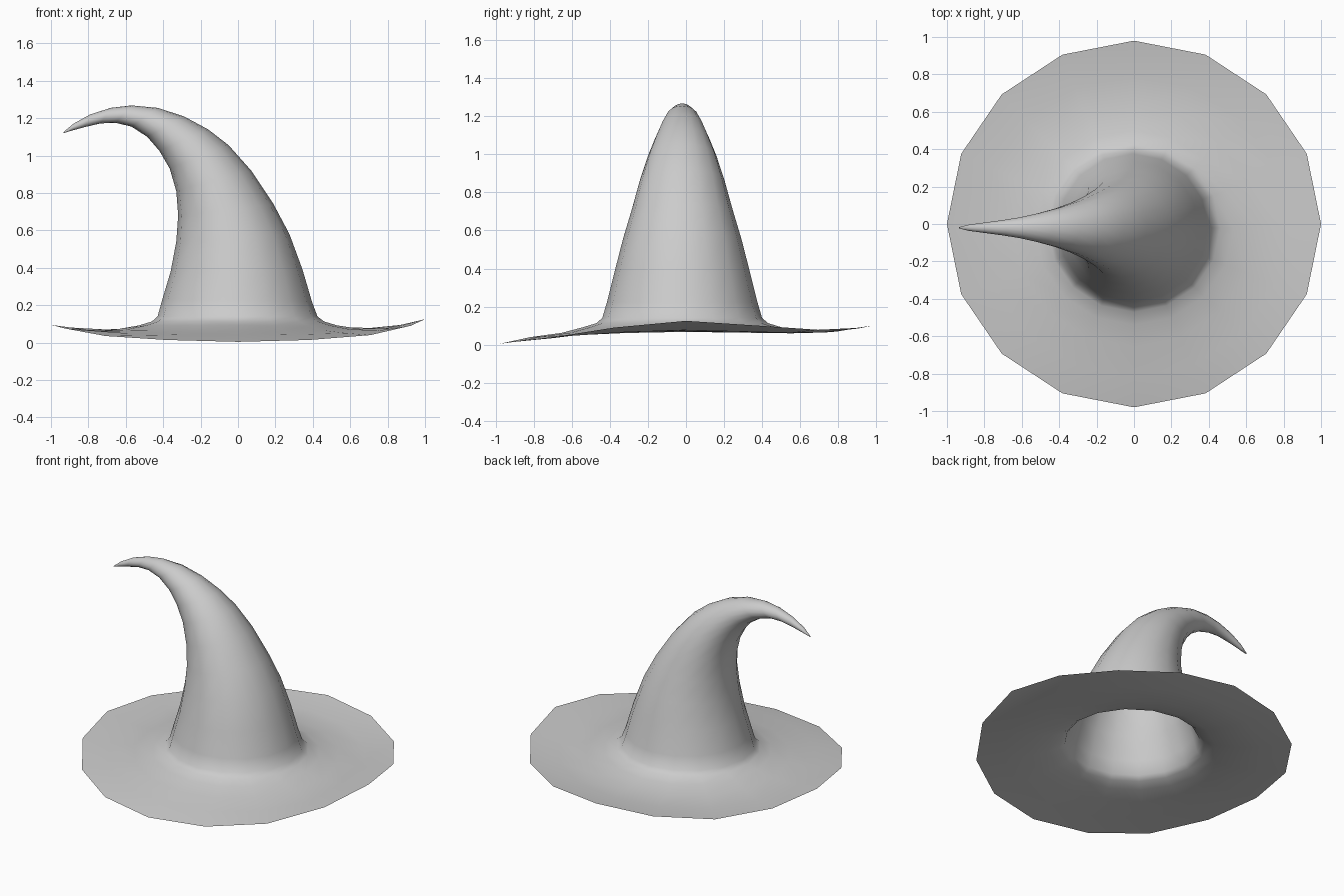
import bpy, bmesh, math
from mathutils import Vector

if "Cube" in bpy.data.objects:
    bpy.data.objects.remove(bpy.data.objects["Cube"])

SIDES = 16

grey = bpy.data.materials.new("plain grey felt")
grey.use_nodes = True
COLOUR = (0.6, 0.6, 0.6, 1)
grey.diffuse_color = COLOUR
grey.node_tree.nodes["Principled BSDF"].inputs["Base Color"].default_value = COLOUR

# Wavy brim edge: height at each corner, counter-clockwise from the left side
rim = [.125, .10, .078, .088, .10, .085, .07, .082,
       .095, .075, .035, .014, .004, .014, .04, .09]

# Brim rings: radius, base height, share of the rim wave
brim = [(1, 0, 1), (.82, .055, .3), (.65, .068, .1), (.53, .092, 0), (.46, .113, 0)]

# Crown rings: outer bend x, z; inner bend x, z; half width
crown = [(.425, .14, -.43, .14, .42), (.395, .22, -.405, .23, .395),
         (.345, .39, -.36, .38, .355), (.275, .58, -.33, .54, .31),
         (.19, .74, -.32, .68, .265), (.07, .92, -.33, .81, .222),
         (-.05, 1.055, -.365, .93, .18), (-.16, 1.14, -.42, 1.025, .143),
         (-.29, 1.21, -.485, 1.10, .11), (-.43, 1.255, -.57, 1.155, .08),
         (-.57, 1.268, -.655, 1.175, .055), (-.68, 1.255, -.735, 1.172, .04),
         (-.79, 1.22, -.82, 1.152, .027), (-.88, 1.17, -.89, 1.133, .016),
         (-.933, 1.126, -.935, 1.119, .004)]

bm = bmesh.new()


def ring(outer, inner, half_width, y=0, wave=0):
    """Ellipse spanning the outer and inner bend points."""
    middle, arm = (outer + inner) / 2, (outer - inner) / 2
    verts = []
    for i in range(SIDES):
        a = math.tau * i / SIDES
        p = middle + arm * math.cos(a)
        p += Vector((0, y + half_width * math.sin(a), wave * rim[i]))
        verts.append(bm.verts.new(p))
    return verts


rings = []
for r, z, wave in brim:
    rings.append(ring(Vector((r, 0, z * (1 - wave))), Vector((-r, 0, z * (1 - wave))),
                      r * .98, -.02 * (1 - wave), wave))
for ox, oz, ix, iz, width in crown:
    rings.append(ring(Vector((ox, 0, oz)), Vector((ix, 0, iz)), width, -.02))

# Skin the rings into one open sheet and close the tip
for low, high in zip(rings, rings[1:]):
    for i in range(SIDES):
        j = (i + 1) % SIDES
        bm.faces.new((low[i], low[j], high[j], high[i]))
bm.faces.new(rings[-1])

mesh = bpy.data.meshes.new("pointed_hat")
bm.to_mesh(mesh)
bm.free()
mesh.materials.append(grey)
mesh.shade_smooth()
hat = bpy.data.objects.new("pointed_hat", mesh)
bpy.context.collection.objects.link(hat)
